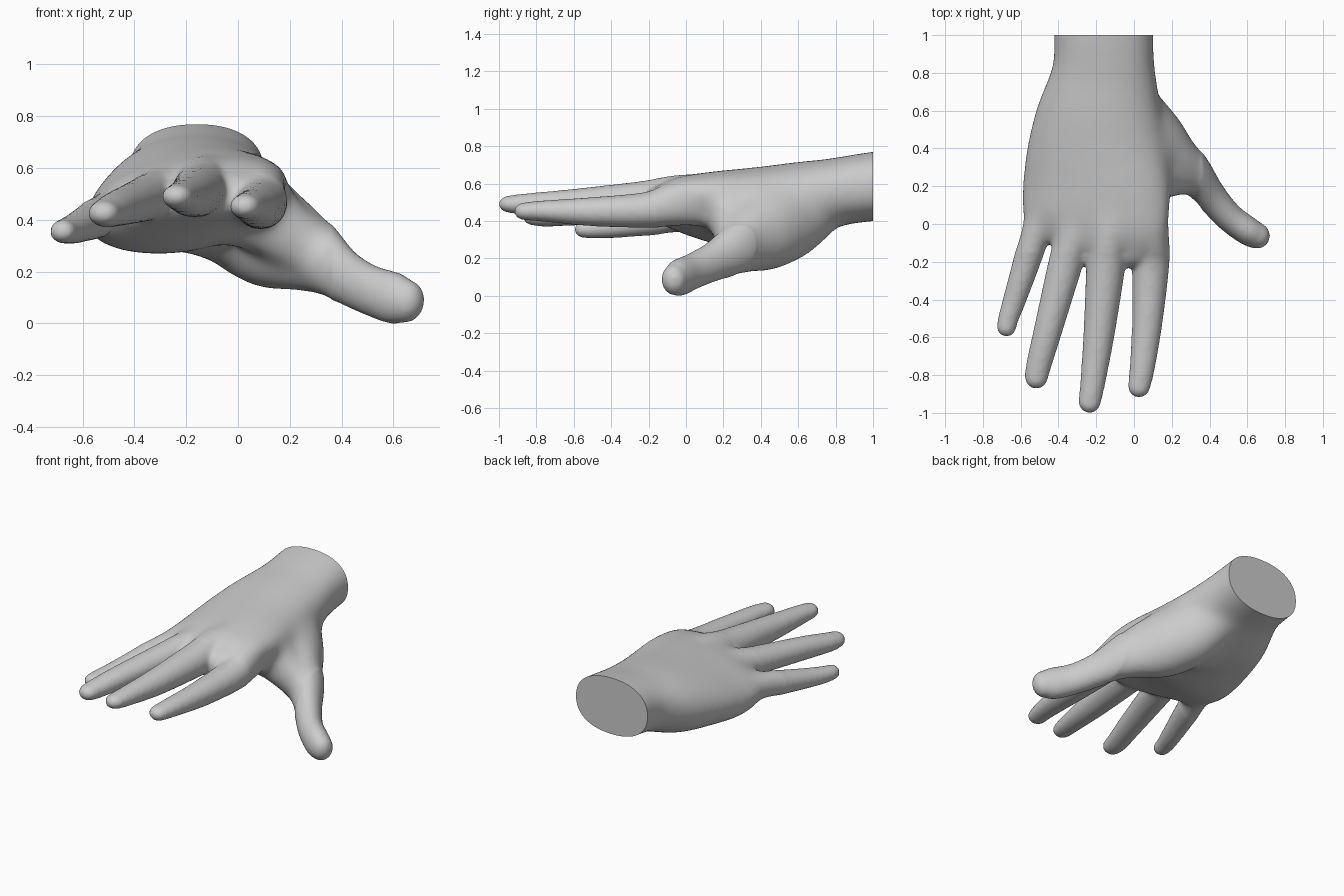
import bpy, bmesh, math
from mathutils import Vector

if "Cube" in bpy.data.objects:
    bpy.data.objects.remove(bpy.data.objects["Cube"])

UP = Vector((0, 0, 1))


def spline(a, b, c, d, t):
    """Catmull-Rom blend of four section rows."""
    return [0.5 * (2 * q + (r - p) * t + (2 * p - 5 * q + 4 * r - s) * t * t
                   + (3 * q - p - 3 * r + s) * t ** 3) for p, q, r, s in zip(a, b, c, d)]


def power(v, n):
    """Signed power for squarish ellipses."""
    return math.copysign(abs(v) ** (2 / n), v)


def loft(bm, rows, heading=None, round_end=True, sides=32, steps=6):
    """Smooth closed tube through rows of (x, y, z, half width, half height, tilt, squareness)."""
    rows = [list(r) + [0, 2][len(r) - 5:] for r in rows]
    ext = [rows[0]] + rows + [rows[-1]]
    path = [spline(*ext[i:i + 4], k / steps) for i in range(len(rows) - 1) for k in range(steps)]
    path.append(rows[-1])
    pts = [Vector(p[:3]) for p in path]
    dirs = [heading or (pts[min(i + 1, len(pts) - 1)] - pts[max(i - 1, 0)]).normalized()
            for i in range(len(pts))]
    if round_end:  # domed tip
        base, d = path[-1], dirs[-1]
        for k in range(1, 7):
            a = k / 6.3 * math.pi / 2
            p = Vector(base[:3]) + d * math.sin(a) * base[3]
            path.append(list(p) + [base[3] * math.cos(a), base[4] * math.cos(a)] + base[5:])
            pts.append(p)
            dirs.append(d)
    rings = []
    for p, d, row in zip(pts, dirs, path):
        side = d.cross(UP).normalized()
        up = side.cross(d)
        t = math.radians(row[5])
        s = side * math.cos(t) - up * math.sin(t)
        u = up * math.cos(t) + side * math.sin(t)
        rings.append([bm.verts.new(p + s * row[3] * power(math.cos(2 * math.pi * j / sides), row[6])
                                   + u * row[4] * power(math.sin(2 * math.pi * j / sides), row[6]))
                      for j in range(sides)])
    for r0, r1 in zip(rings, rings[1:]):
        for j in range(sides):
            k = (j + 1) % sides
            bm.faces.new((r0[j], r0[k], r1[k], r1[j]))
    bm.faces.new(rings[0][::-1])
    bm.faces.new(rings[-1])


bm = bmesh.new()

# Forearm stump, wrist and palm
loft(bm, [(-.16, 1.15, .60, .264, .185, 0, 2.3), (-.16, 1.0, .585, .266, .187, 0, 2.3),
          (-.16, .85, .563, .27, .185, 1, 2.3), (-.172, .74, .535, .298, .195, 3, 2.2),
          (-.19, .6, .505, .335, .21, 6, 2.1), (-.20, .4, .483, .375, .203, 9, 2),
          (-.20, .2, .47, .402, .188, 12, 2), (-.20, .05, .48, .40, .155, 12, 2),
          (-.16, -.06, .49, .345, .125, 12, 2), (-.12, -.14, .49, .27, .10, 8, 2),
          (-.10, -.20, .49, .20, .075, 3, 2), (-.10, -.23, .49, .13, .04, 0, 2)],
     heading=Vector((0, -1, 0)), round_end=False)

# Four fingers, from knuckle to tip
fingers = [
    [(.05, .2, .50, .09, .13), (.086, -.02, .497, .10, .128), (.088, -.2, .46, .10, .097),
     (.072, -.5, .45, .082, .078), (.045, -.75, .453, .068, .058), (.027, -.86, .452, .06, .048)],
    [(-.10, .2, .54, .09, .10), (-.13, -.02, .54, .10, .115), (-.147, -.2, .515, .104, .103),
     (-.185, -.58, .493, .083, .081), (-.22, -.85, .49, .066, .058), (-.235, -.942, .49, .06, .047)],
    [(-.26, .2, .49, .09, .10), (-.31, -.02, .50, .095, .10), (-.36, -.2, .48, .092, .086),
     (-.46, -.58, .446, .075, .07), (-.505, -.75, .428, .067, .058), (-.517, -.812, .425, .062, .05)],
    [(-.42, .25, .43, .09, .10), (-.507, -.0, .425, .083, .09), (-.568, -.2, .395, .073, .073),
     (-.632, -.4, .366, .062, .058), (-.665, -.5, .357, .055, .05), (-.675, -.546, .355, .052, .046)],
]
for rows in fingers:
    loft(bm, rows)

# Thumb with the fleshy base running into the wrist
loft(bm, [(-.12, .80, .50, .13, .11), (-.01, .60, .425, .165, .205), (.11, .44, .345, .175, .21),
          (.205, .35, .30, .145, .185), (.30, .28, .253, .11, .147), (.40, .155, .187, .085, .107),
          (.50, .04, .133, .077, .097), (.60, -.035, .098, .076, .10), (.65, -.062, .085, .07, .084)])

# Web of skin between thumb and palm, and the muscle sloping down from the back of the hand
loft(bm, [(-.05, .21, .44, .10, .14), (.09, .23, .42, .11, .15), (.17, .235, .36, .10, .13),
          (.26, .24, .30, .085, .11)])
loft(bm, [(-.06, .50, .54, .14, .13), (.05, .42, .48, .16, .14), (.15, .35, .41, .13, .12),
          (.23, .30, .325, .10, .10)])

# Heel of the palm joining the thumb muscle to the outer edge
loft(bm, [(-.32, .50, .43, .15, .13), (-.16, .50, .405, .19, .14), (-.02, .48, .37, .17, .15)])

# Small wrist bone bump
loft(bm, [(-.34, .88, .635, .05, .05), (-.345, .80, .625, .064, .07)])

bmesh.ops.recalc_face_normals(bm, faces=bm.faces)
mesh = bpy.data.meshes.new("hand_blank")
bm.to_mesh(mesh)
bm.free()
hand = bpy.data.objects.new("hand", mesh)
bpy.context.collection.objects.link(hand)

# Fuse the parts into one skin and soften the joins
fuse = hand.modifiers.new("fuse", 'REMESH')
fuse.mode = 'VOXEL'
fuse.voxel_size = 0.012
soften = hand.modifiers.new("soften", 'SMOOTH')
soften.factor = 0.5
soften.iterations = 12
skin = bpy.data.meshes.new_from_object(hand.evaluated_get(bpy.context.evaluated_depsgraph_get()))
hand.modifiers.clear()

# Extra softening on the palm and wrist, then a flat cut at the wrist end
bm = bmesh.new()
bm.from_mesh(skin)
for i in range(60):
    body = [v for v in bm.verts if v.co.y > -.06 - .0015 * i and v.co.x < .36]
    bmesh.ops.smooth_vert(bm, verts=body, factor=0.5,
                          use_axis_x=True, use_axis_y=True, use_axis_z=True)
cut = bmesh.ops.bisect_plane(bm, geom=bm.verts[:] + bm.edges[:] + bm.faces[:],
                             plane_co=(0, 1, 0), plane_no=(0, 1, 0), clear_outer=True)
rim = [e for e in cut["geom_cut"] if isinstance(e, bmesh.types.BMEdge)]
bmesh.ops.holes_fill(bm, edges=rim, sides=0)
bmesh.ops.recalc_face_normals(bm, faces=bm.faces)
bm.to_mesh(skin)
bm.free()
hand.data = skin

# Plain grey skin
grey = bpy.data.materials.new("plain_grey")
grey.diffuse_color = (0.6, 0.6, 0.6, 1)
grey.use_nodes = True
grey.node_tree.nodes["Principled BSDF"].inputs["Base Color"].default_value = grey.diffuse_color
skin.materials.clear()
skin.materials.append(grey)

bpy.context.view_layer.objects.active = hand
hand.select_set(True)
bpy.ops.object.shade_smooth_by_angle(angle=math.radians(50))
